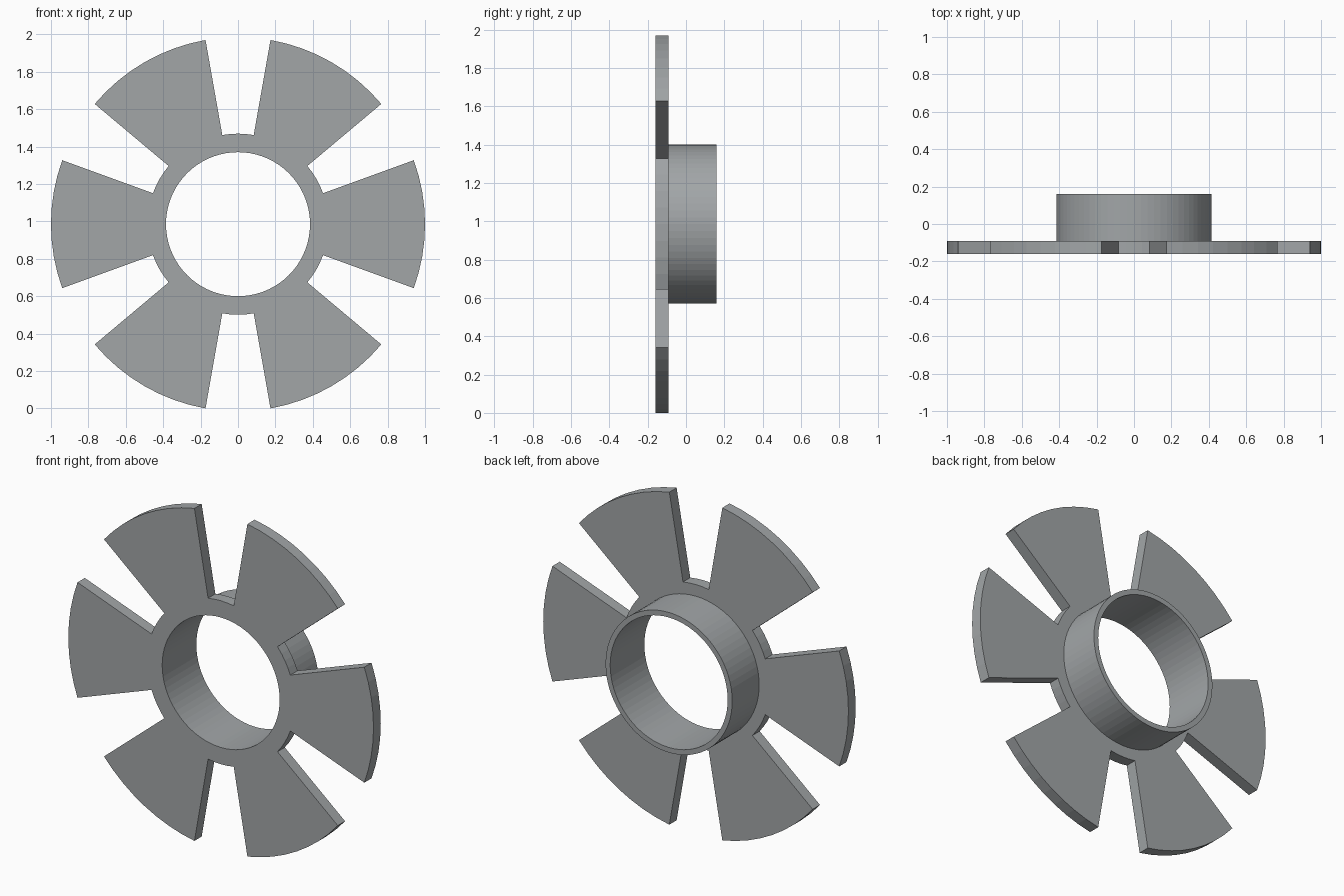
import bpy
import bmesh
from math import cos, sin, radians
from mathutils import Vector

cube = bpy.data.objects.get("Cube")
if cube:
    bpy.data.objects.remove(cube, do_unlink=True)

# Main dimensions
SEGMENTS = 72
BLADES = 6
BLADE_HALF_ANGLE = 20
HOLE, COLLAR, ROOT, TIP = 0.385, 0.415, 0.484, 1.0
FRONT, PLATE_BACK, COLLAR_BACK = -0.16, -0.092, 0.16
CENTRE_Z = 0.985

# Material
steel = bpy.data.materials.new("steel grey")
steel.use_nodes = True
colour = (0.36, 0.38, 0.39, 1)
steel.diffuse_color = colour
steel.node_tree.nodes["Principled BSDF"].inputs["Base Color"].default_value = colour

STEP = 360 / SEGMENTS
PITCH = 360 / BLADES


def in_blade(segment):
    """True where the middle of a segment lies on a blade."""
    offset = ((segment + 0.5) * STEP + PITCH / 2) % PITCH - PITCH / 2
    return abs(offset) < BLADE_HALF_ANGLE


def extrude_back(bm, faces, distance):
    """Extrude a region backwards and return the moved faces."""
    geom = bmesh.ops.extrude_face_region(bm, geom=faces)["geom"]
    verts = [g for g in geom if isinstance(g, bmesh.types.BMVert)]
    bmesh.ops.translate(bm, verts=verts, vec=(0, distance, 0))
    return [g for g in geom if isinstance(g, bmesh.types.BMFace)]


# Front outline: concentric rings, the outermost only on the blades
bm = bmesh.new()
rings = []
for r in (HOLE, COLLAR, ROOT, TIP):
    rings.append([bm.verts.new((r * cos(radians(i * STEP)), FRONT,
                                CENTRE_Z + r * sin(radians(i * STEP))))
                  for i in range(SEGMENTS)])
for band in range(3):
    inner, outer = rings[band], rings[band + 1]
    for i in range(SEGMENTS):
        if band < 2 or in_blade(i):
            j = (i + 1) % SEGMENTS
            bm.faces.new((inner[i], outer[i], outer[j], inner[j]))
loose = [v for v in bm.verts if not v.link_faces]
bmesh.ops.delete(bm, geom=loose, context='VERTS')

# Plate thickness; the front faces stay in place to close the solid
front_faces = list(bm.faces)
bmesh.ops.duplicate(bm, geom=front_faces)
back_faces = extrude_back(bm, front_faces, PLATE_BACK - FRONT)
bmesh.ops.remove_doubles(bm, verts=list(bm.verts), dist=0.0001)

# Collar raised from the innermost band of the plate's back
axis = Vector((0, 0, CENTRE_Z))
collar_faces = []
for f in bm.faces:
    c = f.calc_center_median()
    radius = Vector((c.x, 0, c.z - axis.z)).length
    if abs(c.y - PLATE_BACK) < 0.001 and radius < COLLAR:
        collar_faces.append(f)
extrude_back(bm, collar_faces, COLLAR_BACK - PLATE_BACK)
bmesh.ops.recalc_face_normals(bm, faces=list(bm.faces))

mesh = bpy.data.meshes.new("slotted_flange_ring")
bm.to_mesh(mesh)
bm.free()
mesh.materials.append(steel)
ring = bpy.data.objects.new("slotted_flange_ring", mesh)
bpy.context.collection.objects.link(ring)
